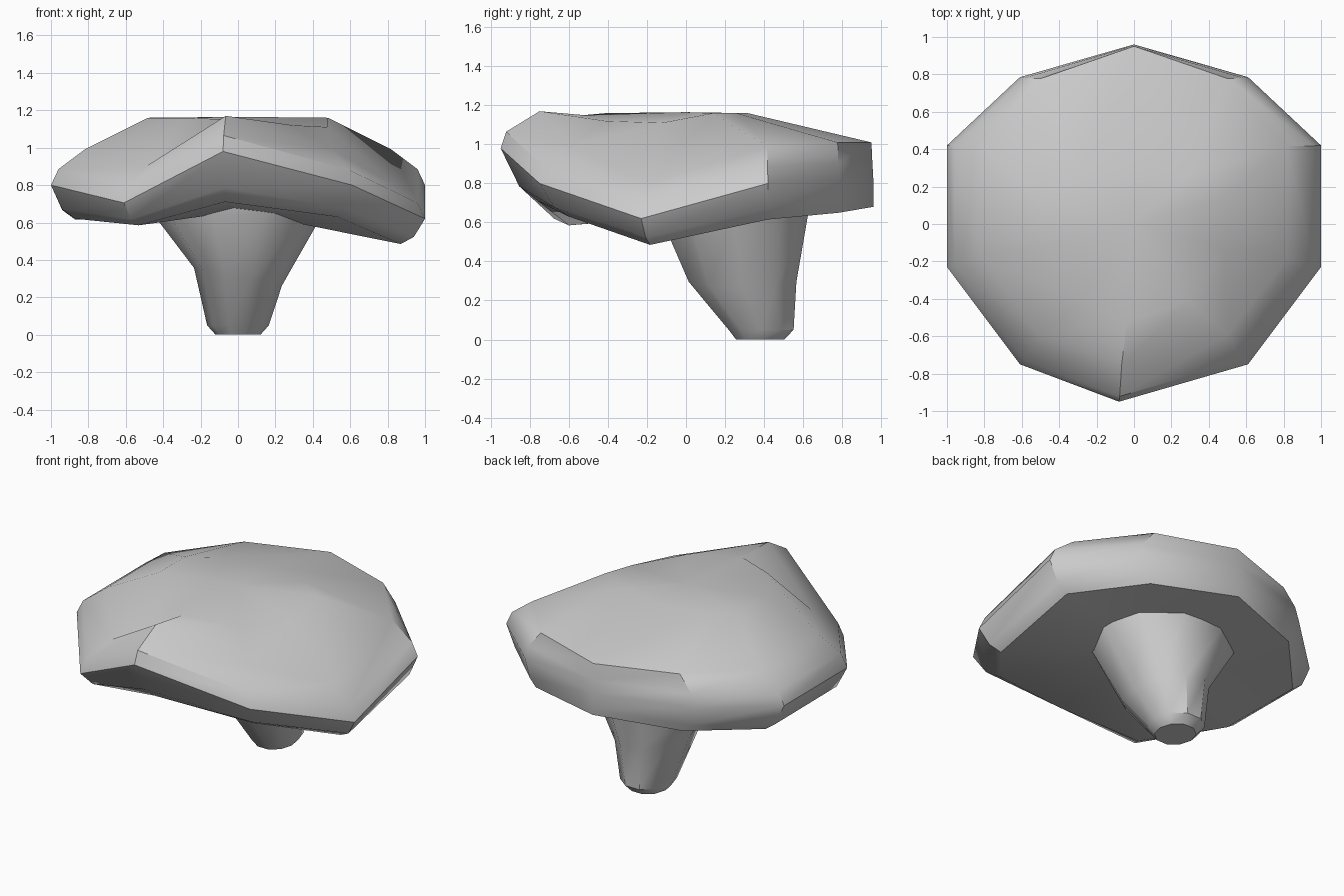
import bpy, bmesh, math

if "Cube" in bpy.data.objects:
    bpy.data.objects.remove(bpy.data.objects["Cube"])


def loft(name, rings, start_tip=None, end_tip=None, angle=38):
    """Skin a stack of equal-count rings; close ends with a fan or a flat face."""
    bm = bmesh.new()
    loops = [[bm.verts.new(p) for p in ring] for ring in rings]
    n = len(loops[0])
    for a, b in zip(loops, loops[1:]):
        for i in range(n):
            j = (i + 1) % n
            bm.faces.new((a[i], a[j], b[j], b[i]))
    for loop, tip in ((loops[0], start_tip), (loops[-1], end_tip)):
        if tip:
            c = bm.verts.new(tip)
            for i in range(n):
                bm.faces.new((loop[i], loop[(i + 1) % n], c))
        else:
            bm.faces.new(loop)
    bmesh.ops.recalc_face_normals(bm, faces=bm.faces)
    mesh = bpy.data.meshes.new(name)
    bm.to_mesh(mesh)
    bm.free()
    ob = bpy.data.objects.new(name, mesh)
    bpy.context.collection.objects.link(ob)
    bpy.ops.object.select_all(action='DESELECT')
    ob.select_set(True)
    bpy.context.view_layer.objects.active = ob
    bpy.ops.object.shade_smooth_by_angle(angle=math.radians(angle))
    return ob


# Mushroom cap: rim corners as x, y, rim height, underside height, crown height
RIM = [
    (-0.08, -0.95, 0.98, 0.71, 1.15),
    (0.61, -0.75, 0.80, 0.63, 1.12),
    (1.00, -0.23, 0.62, 0.485, 1.11),
    (1.00, 0.42, 0.80, 0.615, 1.16),
    (0.61, 0.785, 0.82, 0.65, 1.16),
    (0.00, 0.96, 0.82, 0.68, 1.16),
    (-0.61, 0.785, 0.82, 0.65, 1.16),
    (-1.00, 0.42, 0.80, 0.615, 1.16),
    (-1.00, -0.23, 0.80, 0.62, 1.16),
    (-0.61, -0.75, 0.705, 0.585, 1.16),
]


def cap_ring(sx, front, back, height):
    return [(p[0] * sx, p[1] * (front if p[1] < 0 else back), height(p)) for p in RIM]


loft("mushroom_cap", [
    cap_ring(0.87, 0.80, 1.0, lambda p: p[3]),
    cap_ring(0.94, 0.90, 1.0, lambda p: p[2] + 0.72 * (p[3] - p[2])),
    cap_ring(1.0, 1.0, 1.0, lambda p: p[2]),
    cap_ring(0.96, 0.97, 0.995, lambda p: p[2] + 0.085),
    cap_ring(0.82, 0.79, 0.99, lambda p: p[2] + 0.19),
    cap_ring(0.48, 0.55, 0.33, lambda p: p[4]),
], start_tip=(0, 0.2, 0.66), end_tip=(0, 0, 1.165))

# Mushroom stem: height, centre y, half width, half depth, sideways tilt
STEM = [
    (0.00, 0.38, 0.12, 0.13, 0),
    (0.05, 0.385, 0.165, 0.175, 0),
    (0.31, 0.29, 0.235, 0.29, -0.2),
    (0.64, 0.245, 0.45, 0.40, 0),
    (0.72, 0.24, 0.47, 0.41, 0),
]
SIDES = 10
stem_rings = []
for z, cy, rx, ry, tilt in STEM:
    turns = [2 * math.pi * i / SIDES for i in range(SIDES)]
    stem_rings.append([(rx * math.cos(t), cy + ry * math.sin(t), z + tilt * rx * math.cos(t))
                       for t in turns])
loft("mushroom_stem", stem_rings)
